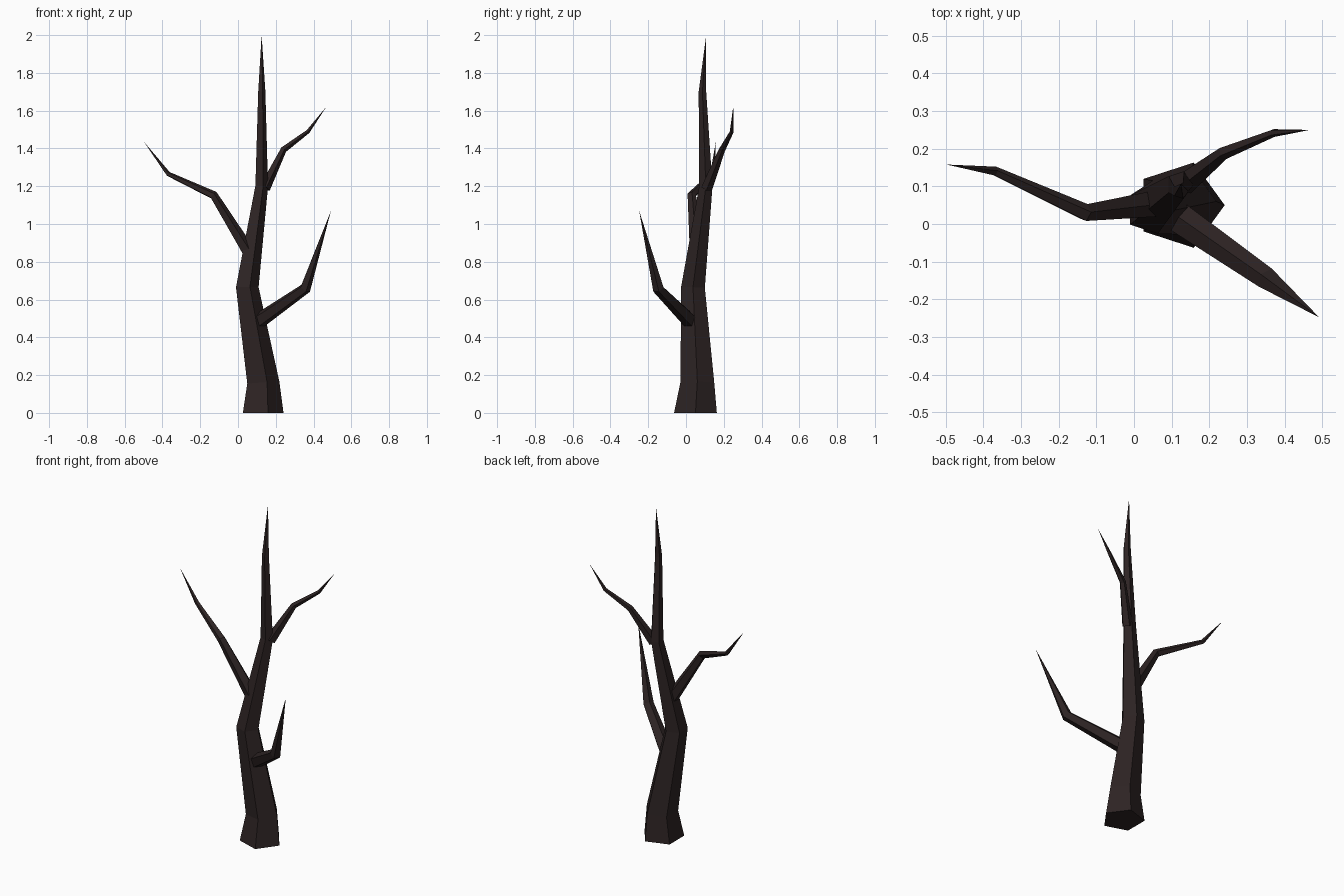
import bpy
import bmesh
import math
from mathutils import Vector

SIDES = 5

cube = bpy.data.objects.get("Cube")
if cube:
    bpy.data.objects.remove(cube, do_unlink=True)

# Bark colour
bark = bpy.data.materials.new("dark_bark")
bark.use_nodes = True
colour = (0.026, 0.017, 0.017, 1)
bark.diffuse_color = colour
shader = bark.node_tree.nodes["Principled BSDF"]
shader.inputs["Base Color"].default_value = colour
shader.inputs["Roughness"].default_value = 0.9


def limb(name, path, level_base=False, turn=0.0):
    """Faceted tapering limb through (x, y, z, radius) stations, ending in a point."""
    points = [Vector(p[:3]) for p in path]
    bm = bmesh.new()
    rings = []
    for i, point in enumerate(points[:-1]):
        ahead = (points[i + 1] - point).normalized()
        behind = (point - points[i - 1]).normalized() if i else ahead
        axis = (ahead + behind).normalized()
        if i == 0 and level_base:
            axis = Vector((0, 0, 1))
        tilt = Vector((0, 0, 1)).rotation_difference(axis)
        ring = []
        for k in range(SIDES):
            a = math.tau * k / SIDES + turn
            offset = Vector((math.cos(a), math.sin(a), 0)) * path[i][3]
            ring.append(bm.verts.new(point + tilt @ offset))
        rings.append(ring)
    tip = bm.verts.new(points[-1])
    bm.faces.new(rings[0][::-1])
    for k in range(SIDES):
        n = (k + 1) % SIDES
        for low, high in zip(rings, rings[1:]):
            bm.faces.new((low[k], low[n], high[n], high[k]))
        bm.faces.new((rings[-1][k], rings[-1][n], tip))
    bmesh.ops.recalc_face_normals(bm, faces=bm.faces)
    mesh = bpy.data.meshes.new(name)
    bm.to_mesh(mesh)
    bm.free()
    mesh.materials.append(bark)
    obj = bpy.data.objects.new(name, mesh)
    bpy.context.collection.objects.link(obj)


# Trunk with flared foot
limb("trunk", [
    (0.122, 0.05, 0, 0.119),
    (0.125, 0.06, 0.16, 0.094),
    (0.043, 0.037, 0.665, 0.066),
    (0.122, 0.105, 1.2, 0.037),
    (0.124, 0.087, 1.7, 0.021),
    (0.125, 0.107, 2.0, 0),
], level_base=True)

# Low branch reaching forward
limb("low_front_branch", [
    (0.10, 0.03, 0.48, 0.043),
    (0.355, -0.147, 0.658, 0.031),
    (0.492, -0.248, 1.07, 0),
])

# Middle branch on the right
limb("middle_right_branch", [
    (0.05, 0.055, 0.86, 0.037),
    (-0.13, 0.03, 1.152, 0.024),
    (-0.37, 0.14, 1.265, 0.013),
    (-0.498, 0.158, 1.435, 0),
])

# High branch on the left
limb("high_left_branch", [
    (0.14, 0.11, 1.19, 0.031),
    (0.24, 0.19, 1.393, 0.018),
    (0.37, 0.242, 1.49, 0.011),
    (0.467, 0.25, 1.62, 0),
])
